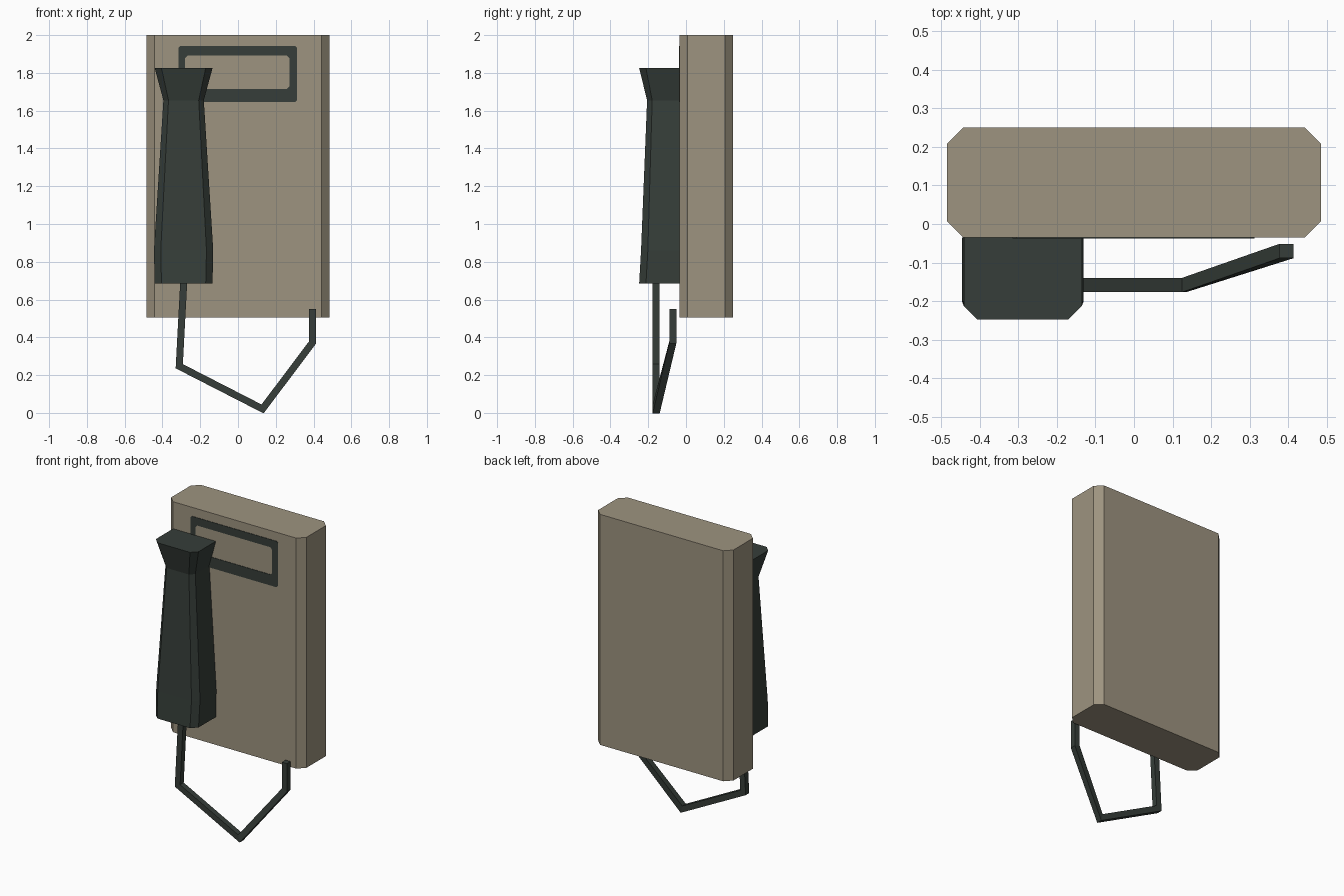
import bpy, bmesh
from mathutils import Vector

cube = bpy.data.objects.get("Cube")
if cube:
    bpy.data.objects.remove(cube)


def material(name, rgb):
    m = bpy.data.materials.new(name)
    m.use_nodes = True
    m.diffuse_color = (*rgb, 1)
    m.node_tree.nodes["Principled BSDF"].inputs["Base Color"].default_value = (*rgb, 1)
    return m


taupe = material("taupe", (0.34, 0.295, 0.215))
charcoal = material("charcoal green", (0.037, 0.048, 0.041))


def loft(name, rings, mat, capped=True, closed=False):
    """Skin a list of equal-length rings of points."""
    bm = bmesh.new()
    loops = [[bm.verts.new(p) for p in ring] for ring in rings]
    n = len(loops[0])
    pairs = list(zip(loops, loops[1:]))
    if closed:
        pairs.append((loops[-1], loops[0]))
    for a, b in pairs:
        for i in range(n):
            j = (i + 1) % n
            bm.faces.new((a[i], a[j], b[j], b[i]))
    if capped:
        bm.faces.new(loops[0])
        bm.faces.new(loops[-1])
    bmesh.ops.recalc_face_normals(bm, faces=bm.faces)
    mesh = bpy.data.meshes.new(name)
    bm.to_mesh(mesh)
    bm.free()
    mesh.materials.append(mat)
    obj = bpy.data.objects.new(name, mesh)
    bpy.context.collection.objects.link(obj)
    return obj


def chamfered(x0, x1, y0, y1, c):
    """Rectangle outline with all four corners cut."""
    return [(x0 + c, y0), (x1 - c, y0), (x1, y0 + c), (x1, y1 - c),
            (x1 - c, y1), (x0 + c, y1), (x0, y1 - c), (x0, y0 + c)]


# Wall box with chamfered upright edges
FRONT = -0.035
outline = chamfered(-0.485, 0.485, FRONT, 0.25, 0.043)
loft("wall_box", [[(x, y, z) for x, y in outline] for z in (0.505, 2.0)], taupe)


# Handset: flared at the top, tapering wider toward the bottom
def handset_ring(z, half, front, c):
    mid = -0.288
    xy = [(-half, FRONT), (-half, front + c), (-half + c, front),
          (half - c, front), (half, front + c), (half, FRONT)]
    return [(mid + x, y, z) for x, y in xy]


loft("handset", [handset_ring(0.685, 0.153, -0.248, 0.036),
                 handset_ring(0.86, 0.157, -0.238, 0.036),
                 handset_ring(1.655, 0.107, -0.206, 0.027),
                 handset_ring(1.825, 0.153, -0.248, 0.036)], charcoal)

# Label frame: thin rectangular plate with an opening
outer = chamfered(-0.315, 0.312, 1.645, 1.943, 0.01)
inner = chamfered(-0.28, 0.272, 1.715, 1.893, 0.014)
back, face = FRONT + 0.002, FRONT - 0.003
loft("label_frame", [[(x, y, z) for x, z in shape] for shape, y in
                     ((outer, back), (outer, face), (inner, face), (inner, back))],
     charcoal, capped=False, closed=True)

# Cord: square section swept along a bent path with mitred corners
path = [Vector(p) for p in ((-0.287, -0.158, 0.70), (-0.311, -0.158, 0.247),
                            (0.13, -0.158, 0.021), (0.395, -0.07, 0.373),
                            (0.395, -0.07, 0.55))]
R = 0.0185


def side(a, b):
    d = b - a
    return Vector((-d.z, 0, d.x)).normalized()


normals = [side(a, b) for a, b in zip(path, path[1:])]
rings = []
for i, p in enumerate(path):
    n0, n1 = normals[max(i - 1, 0)], normals[min(i, len(normals) - 1)]
    mitre = (n0 + n1).normalized()
    mitre *= R / mitre.dot(n0)
    depth = Vector((0, R, 0))
    rings.append([p + mitre + depth, p + mitre - depth,
                  p - mitre - depth, p - mitre + depth])
loft("cord", rings, charcoal)
